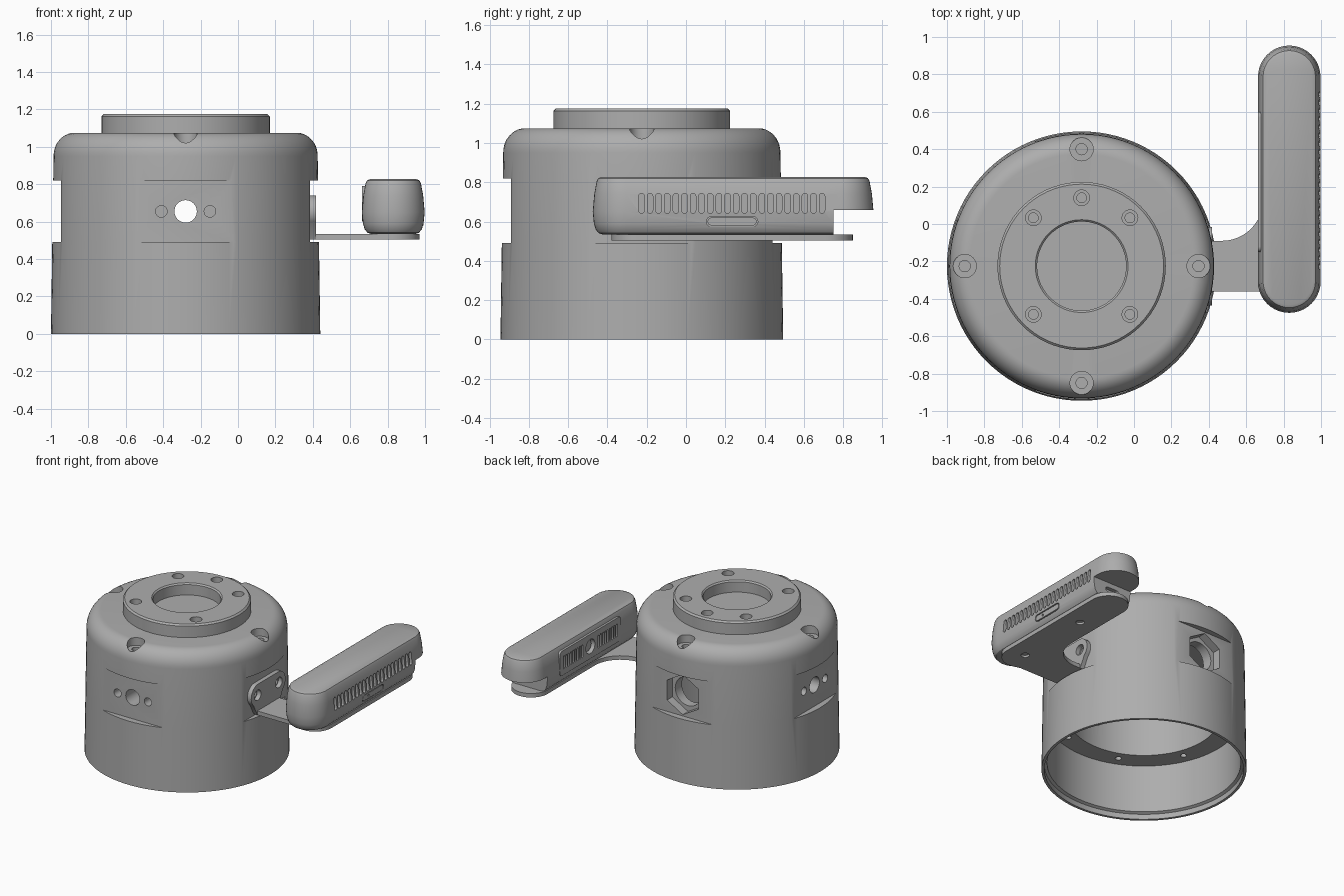
import bpy, bmesh, math
from mathutils import Vector

if "Cube" in bpy.data.objects:
    bpy.data.objects.remove(bpy.data.objects["Cube"])

CX, CY = -0.28, -0.225          # axis of the round housing
X, Y, Z = Vector((1, 0, 0)), Vector((0, 1, 0)), Vector((0, 0, 1))

grey = bpy.data.materials.new("plain grey")
grey.diffuse_color = (0.42, 0.42, 0.42, 1)
grey.use_nodes = True
grey.node_tree.nodes["Principled BSDF"].inputs["Base Color"].default_value = grey.diffuse_color


def finish(bm, name):
    bmesh.ops.recalc_face_normals(bm, faces=bm.faces)
    me = bpy.data.meshes.new(name)
    bm.to_mesh(me)
    bm.free()
    me.materials.append(grey)
    ob = bpy.data.objects.new(name, me)
    bpy.context.collection.objects.link(ob)
    return ob


def arc(cx, cy, r, a0, a1, n=12):
    angles = [math.radians(a0 + (a1 - a0) * i / n) for i in range(n + 1)]
    return [(cx + r * math.cos(a), cy + r * math.sin(a)) for a in angles]


def circle(r, n=32, turn=0):
    return arc(0, 0, r, turn, turn + 360, n)[:-1]


def stadium(half, r, n=10):
    return arc(half, 0, r, -90, 90, n) + arc(-half, 0, r, 90, 270, n)


def prism(bm, pts, origin, u, v, depth):
    """Outline in the u, v plane pushed along u x v."""
    w = u.cross(v) * depth
    o = Vector(origin)
    a = [bm.verts.new(o + u * p + v * q) for p, q in pts]
    b = [bm.verts.new(vert.co + w) for vert in a]
    bm.faces.new(a[::-1])
    bm.faces.new(b)
    for i in range(len(a)):
        j = (i + 1) % len(a)
        bm.faces.new((a[i], a[j], b[j], b[i]))


def prisms(name, items):
    bm = bmesh.new()
    for item in items:
        prism(bm, *item)
    return finish(bm, name)


def revolve(name, profile, n=96):
    bm = bmesh.new()
    rings = []
    for r, z in profile:
        if r == 0:
            rings.append([bm.verts.new((CX, CY, z))] * n)
        else:
            rings.append([bm.verts.new((CX + p, CY + q, z)) for p, q in circle(r, n)])
    for a, b in zip(rings, rings[1:]):
        for i in range(n):
            j = (i + 1) % n
            bm.faces.new(list(dict.fromkeys((a[i], a[j], b[j], b[i]))))
    return finish(bm, name)


def cut(targets, items):
    cutter = prisms("cutter", items)
    cutter.hide_render = True
    for ob in targets:
        mod = ob.modifiers.new("cut", 'BOOLEAN')
        mod.operation, mod.solver, mod.object = 'DIFFERENCE', 'EXACT', cutter
        bpy.context.view_layer.objects.active = ob
        bpy.ops.object.modifier_apply(modifier=mod.name)
    bpy.data.objects.remove(cutter)


def rect(w, h):
    return [(-w, -h), (w, -h), (w, h), (-w, h)]


# Hollow housing with a rounded shoulder and an inner ledge
shoulder = arc(0, 0, 1, 0, 90, 10)
housing = revolve("housing", [(0, 1.0), (0.53, 1.0), (0.53, 0.42), (0.68, 0.42), (0.68, 0.05),
                              (0.70, 0.04), (0.70, 0.0), (0.72, 0.0), (0.713, 0.49)]
                  + [(0.60 + 0.106 * c, 0.95 + 0.125 * s) for c, s in shoulder] + [(0, 1.075)])

# Four flats: outward direction and sideways direction of each
sides = [(-Y, X), (X, Y), (Y, -X), (-X, -Y)]
mid = Vector((CX, CY, 0.655))
cut([housing], [(rect(0.4, 0.165), mid + d * 0.665, s, Z, 0.2) for d, s in sides])

# Holes on the front, left and right flats, hexagonal socket on the back
holes = []
for d, s in (sides[0], sides[1], sides[3]):
    holes.append((circle(0.06), mid + d * 0.45, s, Z, 0.35))
    for k in (-0.13, 0.13):
        holes.append((circle(0.031, 20), mid + d * 0.58 + s * k, s, Z, 0.2))
holes.append((circle(0.155, 6, 30), mid + Y * 0.60, -X, Z, 0.2))
cut([housing], holes)
cut([housing], [(circle(0.11), mid + Y * 0.4, -X, Z, 0.35)])

# Screw pockets in the shoulder, with ledge holes below
base = Vector((CX, CY, 0))
cut([housing], [(circle(0.062), base + d * 0.625 + Z * 1.015, X, Y, 0.2) for d, s in sides])
cut([housing], [(circle(0.03, 20), base + d * 0.625 + Z * 0.95, X, Y, 0.15) for d, s in sides]
    + [(circle(0.022, 16), (CX + p, CY + q, 0.3), X, Y, 0.17) for p, q in circle(0.60, 8, 22.5)])

# Top flange with shallow bore and five screw holes
flange = revolve("top_flange", [(0, 1.06), (0.45, 1.06), (0.45, 1.163), (0.438, 1.175),
                                (0.248, 1.175), (0.238, 1.165), (0.238, 1.085), (0, 1.085)], 72)
spots = [(CX + 0.365 * math.cos(math.radians(a)), CY + 0.365 * math.sin(math.radians(a)))
         for a in (45, 90, 135, 225, 315)]
cut([flange], [(circle(0.042, 24), (x, y, 1.135), X, Y, 0.1) for x, y in spots])
cut([flange], [(circle(0.026, 20), (x, y, 1.09), X, Y, 0.1) for x, y in spots])

# Bracket: upright ear plate and flat shelf
ear = arc(0.125, 0, 0.085, -50, 90) + arc(-0.125, 0, 0.085, 90, 230) + [(-0.135, -0.15), (0.135, -0.15)]
bracket_ear = prisms("bracket_ear", [(ear, (0.385, CY, 0.655), Y, Z, 0.033)])
cut([bracket_ear], [(circle(0.04, 24), (0.37, CY + k, 0.655), Y, Z, 0.1) for k in (-0.13, 0.13)])
shelf = ([(0.387, -0.36), (0.74, -0.36)] + arc(0.83, -0.24, 0.14, -110, 0)
         + arc(0.83, 0.71, 0.14, 0, 180, 20) + arc(0.47, 0.13, 0.22, 0, -90) + [(0.387, -0.09)])
bracket_shelf = prisms("bracket_shelf", [(shelf, (0, 0, 0.504), X, Y, 0.031)])
cut([bracket_shelf], [(circle(0.03, 20), (0.83, y, 0.45), X, Y, 0.07) for y in (-0.2, 0.4)])

# Sensor bar: stacked rounded sections
bm = bmesh.new()
rings = []
for z, r in [(0.535, 0.12), (0.541, 0.138), (0.56, 0.153), (0.59, 0.162), (0.65, 0.168),
             (0.74, 0.160), (0.805, 0.148), (0.82, 0.14), (0.827, 0.125)]:
    rings.append([bm.verts.new((0.83 - q, 0.24 + p, z)) for p, q in stadium(0.547, r, 20)])
for a, b in zip(rings, rings[1:]):
    for i in range(len(a)):
        j = (i + 1) % len(a)
        bm.faces.new((a[i], a[j], b[j], b[i]))
bm.faces.new(rings[0])
bm.faces.new(rings[-1])
bar = finish(bm, "sensor_bar")

# Step under the back end, with a small port
cut([bar], [(rect(0.3, 0.2), (0.83, 0.95, 0.46), X, Y, 0.2)])
cut([bar], [(stadium(0.04, 0.018), (0.83, 0.72, 0.605), -X, Z, 0.1)])

# Inner face panel with lens
panel = [(p, q) for sx, sy, a in ((1, 1, 0), (-1, 1, 90), (-1, -1, 180), (1, -1, 270))
         for p, q in arc(sx * 0.345, sy * 0.065, 0.03, a, a + 90, 6)]
face_panel = prisms("face_panel", [(panel, (0.70, 0.225, 0.695), -Y, Z, 0.038)])

# Vent slots on both faces, lens socket
slot = [(q, p) for p, q in stadium(0.037, 0.014, 6)]
cut([bar], [(slot, (0.955, -0.227 + 0.0438 * i, 0.693), Y, Z, 0.1) for i in range(22)])
vents = [(slot, (0.69, 0.225 + s * (0.1 + 0.0265 * i * 1.05), 0.695), -Y, Z, 0.1)
         for s in (-1, 1) for i in range(0, 9)]
slim = [(p * 0.6, q) for p, q in slot]
vents = [(slim,) + v[1:] for v in vents]
cut([bar, face_panel], vents + [(circle(0.055), (0.70, 0.225, 0.695), -Y, Z, 0.1)])
lens = prisms("lens", [(circle(0.043), (0.71, 0.225, 0.695), -Y, Z, 0.025)])

# Button on the outer face, set in a thin groove
cut([bar], [(stadium(0.105, 0.026), (0.98, 0.235, 0.60), Y, Z, 0.1)])
button = prisms("button", [(stadium(0.105, 0.020), (0.97, 0.235, 0.60), Y, Z, 0.022)])
cut([button], [(circle(0.008, 12), (0.985, 0.185, 0.60), Y, Z, 0.05)])

# Smooth shading with sharp edges kept
bpy.ops.object.select_all(action='DESELECT')
for ob in bpy.context.scene.objects:
    ob.select_set(True)
    bpy.context.view_layer.objects.active = ob
bpy.ops.object.shade_smooth_by_angle(angle=math.radians(30))
